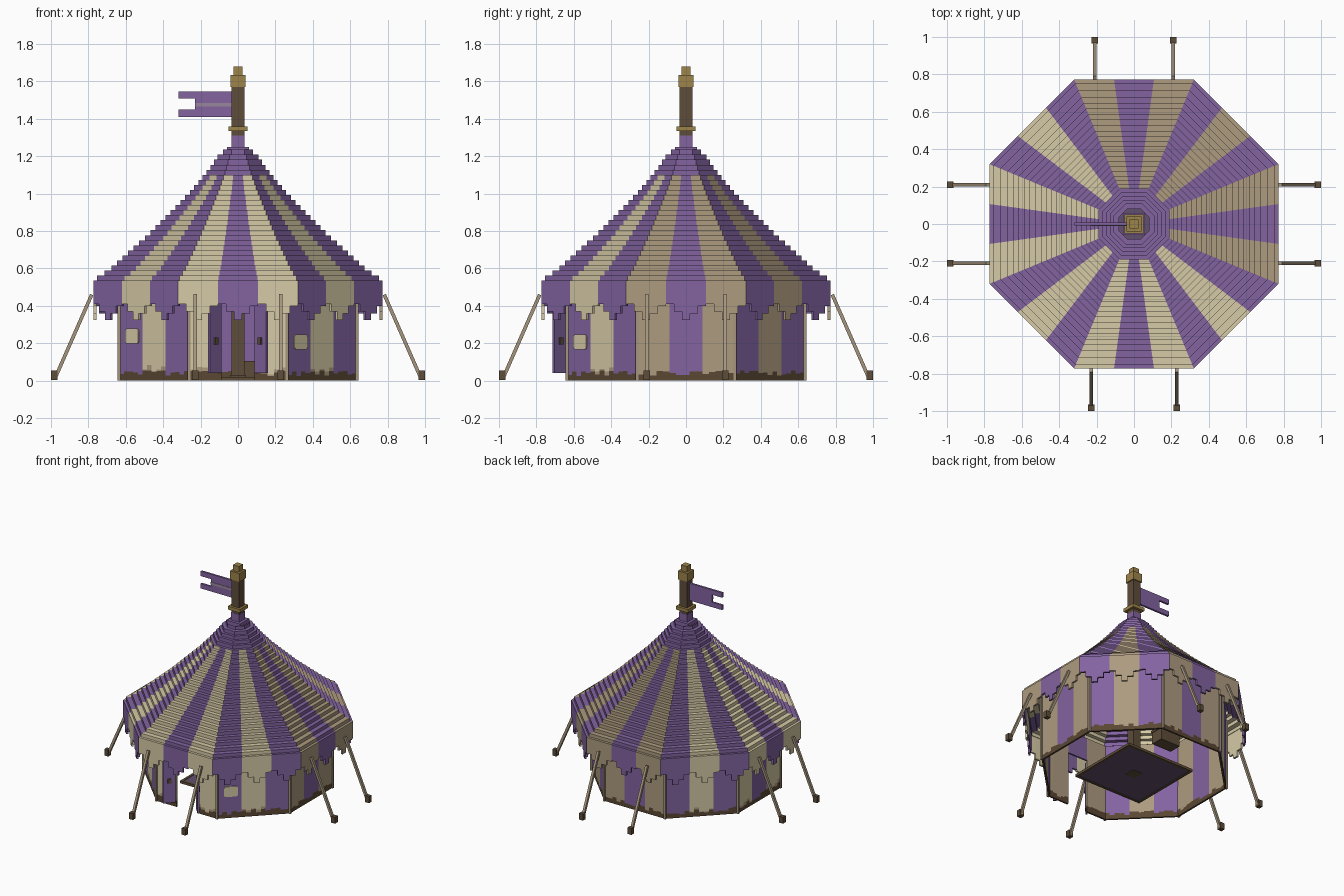
import bpy, bmesh, math, random
from mathutils import Vector, Matrix

if "Cube" in bpy.data.objects:
    bpy.data.objects.remove(bpy.data.objects["Cube"])
random.seed(4)
HALF = math.tan(math.pi / 8)   # half side of an octagon with apothem 1
FRONT = 6


def material(name, code):
    rgb = [int(code[i:i + 2], 16) / 255 for i in (0, 2, 4)]
    col = [c / 12.92 if c < 0.04 else ((c + 0.055) / 1.055) ** 2.4 for c in rgb] + [1]
    m = bpy.data.materials.new(name)
    m.use_nodes = True
    m.diffuse_color = col
    bsdf = m.node_tree.nodes["Principled BSDF"]
    bsdf.inputs["Base Color"].default_value = col
    bsdf.inputs["Roughness"].default_value = 0.9
    return m


purple = material("purple_cloth", "8263A0")
cream = material("cream_cloth", "D6CAA6")
tan = material("tan_cloth", "AE9B80")
dirt = material("dark_dirt", "5A4732")
wood = material("dark_wood", "5E4D3A")
gold = material("dull_gold", "9C834A")
rope = material("rope", "A5957D")
lilac = material("pale_lilac", "9A869E")
rug_cloth = material("rug_cloth", "62506E")
CLOTH = [purple, cream, tan, dirt]
PURPLE, CREAM, TAN, DIRT = range(4)
LINING = [purple, tan, tan, dirt]


def finish(name, bm, mats, thickness=0, lining=0):
    bmesh.ops.remove_doubles(bm, verts=bm.verts, dist=0.0001)
    me = bpy.data.meshes.new(name)
    bm.to_mesh(me)
    bm.free()
    for m in mats:
        me.materials.append(m)
    ob = bpy.data.objects.new(name, me)
    bpy.context.collection.objects.link(ob)
    if thickness:
        mod = ob.modifiers.new("thickness", "SOLIDIFY")
        mod.thickness = thickness
        mod.offset = -1
        mod.material_offset = lining


def box(name, centre, size, mat, rotation=None):
    bm = bmesh.new()
    bmesh.ops.create_cube(bm, size=1)
    rot = rotation.to_4x4() if rotation else Matrix()
    bm.transform(Matrix.Translation(centre) @ rot @ Matrix.Diagonal((*size, 1)))
    finish(name, bm, [mat])


def beam(name, a, b, width, mat):
    a, b = Vector(a), Vector(b)
    d = b - a
    box(name, (a + b) / 2, (width, width, d.length), mat,
        d.to_track_quat("Z", "Y").to_matrix())


def on_side(side, t, r, z):
    """Point on one side of the octagon; t runs from -1 to 1 along it."""
    a = side * math.pi / 4
    u = t * r * HALF
    return Vector((r * math.cos(a) - u * math.sin(a), r * math.sin(a) + u * math.cos(a), z))


def quad(bm, side, t0, t1, low, high, mat):
    (r0, z0), (r1, z1) = low, high
    pts = [on_side(side, t0, r0, z0), on_side(side, t1, r0, z0),
           on_side(side, t1, r1, z1), on_side(side, t0, r1, z1)]
    bm.faces.new([bm.verts.new(p) for p in pts]).material_index = mat


def stripe_colour(side, s):
    if (s == 1) != (side % 2 == 1):
        return PURPLE
    return TAN if side in (0, 1, 2) else CREAM


def stripes():
    for side in range(8):
        for s in range(3):
            yield side, s, -1 + s * 2 / 3, stripe_colour(side, s)


# Stepped roof: treads and risers following a slightly hollow slope
slope = [(0.535, 0.772), (0.6, 0.68), (0.8, 0.458), (1.0, 0.262),
         (1.1, 0.178), (1.2, 0.105), (1.25, 0.05)]


def roof_radius(z):
    for (z0, r0), (z1, r1) in zip(slope, slope[1:]):
        if z <= z1:
            return r0 + (r1 - r0) * (z - z0) / (z1 - z0)
    return slope[-1][1]


STEPS = 26
rise = 0.7 / STEPS
bm = bmesh.new()
outer = slope[0][1]
for i in range(STEPS):
    z0 = 0.535 + i * rise
    inner = roof_radius(z0 + rise / 2)
    for side, s, t, colour in stripes():
        colour = colour if inner > 0.168 else PURPLE
        quad(bm, side, t, t + 2 / 3, (outer, z0), (inner, z0), colour)
        quad(bm, side, t, t + 2 / 3, (inner, z0), (inner, z0 + rise), colour)
    outer = inner
finish("stepped_roof", bm, CLOTH)
box("roof_neck", (0, 0, 1.265), (0.072, 0.072, 0.09), purple)
box("roof_neck_base", (0, 0, 1.235), (0.115, 0.115, 0.03), purple)

# Valance hanging from the eaves with stepped scallops
bm = bmesh.new()
hem = [0.41, 0.37, 0.325, 0.36, 0.40]
for side, s, t, colour in stripes():
    w = 2 / 3 / len(hem)
    for i, z in enumerate(hem):
        quad(bm, side, t + i * w, t + (i + 1) * w, (0.772, z), (0.772, 0.42), colour)
        quad(bm, side, t + i * w, t + (i + 1) * w, (0.772, 0.42), (0.772, 0.535), colour)
finish("valance", bm, CLOTH, 0.015)

# Striped wall with a ragged dirty foot and a doorway in the front
R = 0.635
COLS = 5
bm = bmesh.new()
for side, s, t, colour in stripes():
    door = side == FRONT and s == 1
    w = 2 / 3 / COLS
    for i in range(COLS):
        t0, t1 = t + i * w, t + (i + 1) * w
        if door:
            quad(bm, side, t0, t1, (R, 0.42), (R, 0.6), colour)
            continue
        foot = random.uniform(0.025, 0.055)
        stain = foot + random.uniform(0.005, 0.03)
        quad(bm, side, t0, t1, (R, 0), (R, foot), DIRT)
        quad(bm, side, t0, t1, (R, foot), (R, stain), TAN if colour == CREAM else colour)
        quad(bm, side, t0, t1, (R, stain), (R, 0.6), colour)
finish("wall", bm, CLOTH + LINING, 0.014, len(CLOTH))

# Slim posts at the wall corners
for side in range(8):
    beam("corner_post", on_side(side, 1, R, 0), on_side(side, 1, R, 0.56), 0.016, rope)

# Open door flaps with toggles
for sx, label in ((1, "left"), (-1, "right")):
    a = Vector((sx * 0.092, -0.642, 0))
    b = Vector((sx * 0.155, -0.708, 0))
    d = b - a
    rot = Matrix.Rotation(math.atan2(d.y, d.x), 3, "Z")
    mid = (a + b) / 2
    box(label + "_door_flap", mid + Vector((0, 0, 0.225)), (d.length, 0.014, 0.37), purple, rot)
    box(label + "_door_toggle", mid + Vector((0, 0, 0.212)), (0.025, 0.03, 0.035), wood, rot)


# Rounded cloth patches on the two front diagonal walls
def patch(name, side, t, z, size):
    bm = bmesh.new()
    bmesh.ops.create_cube(bm, size=1)
    bm.transform(Matrix.Diagonal((0.008, size, size * 0.8, 1)))
    edges = [e for e in bm.edges if abs(e.verts[0].co.x - e.verts[1].co.x) > 0.001]
    bmesh.ops.bevel(bm, geom=edges, offset=0.014, segments=2, affect="EDGES", profile=0.5)
    bm.transform(Matrix.Translation(on_side(side, t, R + 0.002, z))
                 @ Matrix.Rotation(side * math.pi / 4, 4, "Z"))
    finish(name, bm, [cream])


patch("right_patch", 5, -0.62, 0.238, 0.1)
patch("left_patch", 7, -0.62, 0.207, 0.1)

# Guy ropes and stakes, two on each main side
for side, label in ((0, "left"), (2, "back"), (4, "right"), (6, "front")):
    turn = Matrix.Rotation(side * math.pi / 4, 3, "Z")
    u = 0.228 if side == FRONT else 0.21
    for sy in (-1, 1):
        top = turn @ Vector((0.782, sy * u, 0.46))
        foot = turn @ Vector((0.975, sy * u, 0.02))
        beam(label + "_guy_rope", top, foot, 0.019, rope)
        box(label + "_stake", turn @ Vector((0.983, sy * u, 0.028)),
            (0.034, 0.034, 0.05), wood, turn)

# Central pole with gilded collar and cap
box("centre_pole", (0, 0, 0.79), (0.068, 0.068, 1.58), wood)
box("pole_foot", (0, 0, 0.015), (0.085, 0.085, 0.03), wood)
box("pole_collar", (0, 0, 1.347), (0.104, 0.104, 0.026), gold)
box("pole_cap", (0, 0, 1.602), (0.082, 0.082, 0.066), gold)
box("pole_finial", (0, 0, 1.657), (0.05, 0.05, 0.046), gold)

# Swallow-tailed pennant with a pale band
box("pennant", (-0.13, 0, 1.478), (0.2, 0.016, 0.135), purple)
for sz, label in ((1, "upper"), (-1, "lower")):
    box(label + "_pennant_tail", (-0.273, 0, 1.478 + sz * 0.0485), (0.09, 0.016, 0.038), purple)
box("pennant_band", (-0.13, -0.0085, 1.475), (0.198, 0.005, 0.02), lilac)

# Rug with border and a low chest inside
box("rug", (0, 0, 0.01), (0.57, 0.57, 0.012), rug_cloth)
for s in (-1, 1):
    box("rug_border", (0, s * 0.285, 0.01), (0.59, 0.02, 0.02), wood)
    box("rug_border", (s * 0.285, 0, 0.01), (0.02, 0.59, 0.02), wood)
box("chest", (0.09, 0.46, 0.045), (0.17, 0.1, 0.09), wood)
box("chest_lid", (0.09, 0.46, 0.098), (0.18, 0.11, 0.016), wood)
